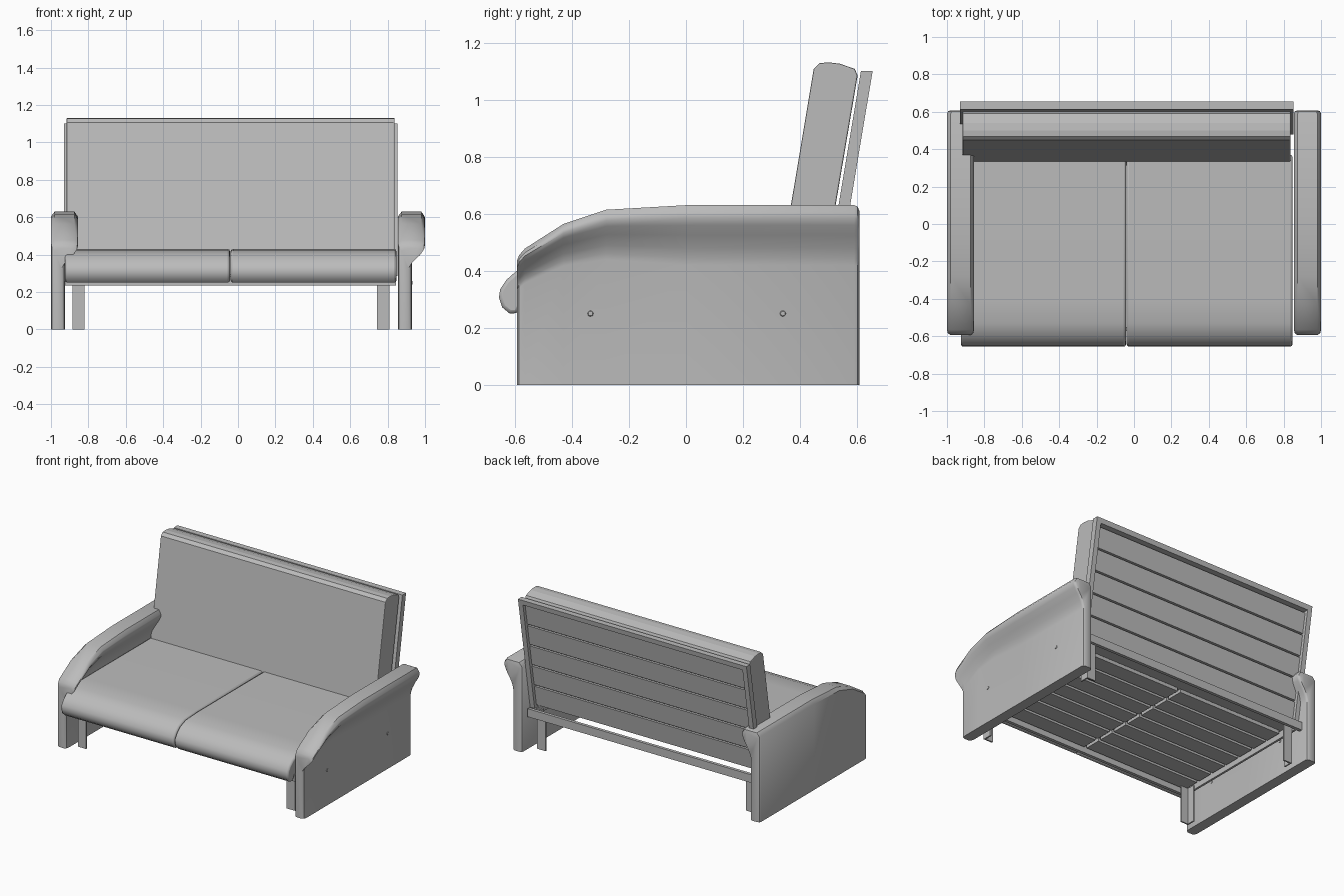
import bpy, bmesh, math
from mathutils import Matrix

cube = bpy.data.objects.get("Cube")
if cube:
    bpy.data.objects.remove(cube, do_unlink=True)

grey = bpy.data.materials.new("warm_grey")
grey.use_nodes = True
COLOUR = (0.5, 0.5, 0.5, 1)
grey.diffuse_color = COLOUR
grey.node_tree.nodes["Principled BSDF"].inputs["Base Color"].default_value = COLOUR


def finish(name, bm, bevel=0, smooth=0):
    bmesh.ops.recalc_face_normals(bm, faces=bm.faces)
    mesh = bpy.data.meshes.new(name)
    bm.to_mesh(mesh)
    bm.free()
    mesh.materials.append(grey)
    ob = bpy.data.objects.new(name, mesh)
    bpy.context.collection.objects.link(ob)
    if bevel:
        mod = ob.modifiers.new("soft_edges", 'BEVEL')
        mod.width, mod.segments = bevel, 2
        mod.limit_method, mod.angle_limit = 'ANGLE', math.radians(50)
    if smooth:
        bpy.ops.object.select_all(action='DESELECT')
        ob.select_set(True)
        bpy.context.view_layer.objects.active = ob
        bpy.ops.object.shade_smooth_by_angle(angle=math.radians(smooth))
    return ob


def loft(name, sections, **kw):
    """Skin a row of matching closed sections and cap both ends."""
    bm = bmesh.new()
    rings = [[bm.verts.new(p) for p in s] for s in sections]
    n = len(rings[0])
    for a, b in zip(rings, rings[1:]):
        for i in range(n):
            j = (i + 1) % n
            bm.faces.new((a[i], a[j], b[j], b[i]))
    bm.faces.new(rings[0])
    bm.faces.new(rings[-1])
    return finish(name, bm, **kw)


def extrude_x(name, profile, x0, x1, **kw):
    return loft(name, [[(x, y, z) for y, z in profile] for x in (x0, x1)], **kw)


def box(name, x, y, z):
    return extrude_x(name, [(y[0], z[0]), (y[1], z[0]), (y[1], z[1]), (y[0], z[1])], *x)


# Armrests: the same flared panel at both ends (depth, top height, side inset)
ARCH = [(-0.593, 0.435, 0.018), (-0.585, 0.455, 0.005), (-0.565, 0.478, 0),
        (-0.43, 0.564, 0), (-0.28, 0.614, 0), (0, 0.63, 0), (0.59, 0.63, 0),
        (0.602, 0.625, 0.005), (0.608, 0.61, 0.018)]
FLARE = [(0.93, 0.21), (0.933, 0.185), (0.945, 0.15), (0.968, 0.105), (0.99, 0.07),
         (1.0, 0.045), (0.998, 0.025), (0.98, 0), (0.875, 0), (0.855, 0.025)]


def arm_section(y, top, inset, shift):
    drop = 0.55 + 0.45 * min(1, (y + 0.593) / 0.5)
    pts = [(0.855 + inset, 0), (0.93 - inset, 0)]
    for x, d in FLARE:
        pts.append((x + (inset if x < 0.9 else -inset), top - d * drop))
    return [(x + shift, y, z) for x, z in pts]


for side, shift in (("left", 0), ("right", -1.855)):
    loft(side + "_armrest", [arm_section(*a, shift) for a in ARCH], smooth=40)
    # Bolt heads on the panel
    for y in (-0.335, 0.34):
        bm = bmesh.new()
        bmesh.ops.create_cone(bm, cap_ends=True, segments=12, radius1=0.011, radius2=0.008,
                              depth=0.004, matrix=Matrix.Translation((0.931 + shift, y, 0.25))
                              @ Matrix.Rotation(math.pi / 2, 4, 'Y'))
        finish(side + "_arm_bolt", bm)

# Seat cushions with a front edge rolled over the frame
SEAT = [(0.37, 0.285), (-0.575, 0.285), (-0.592, 0.25), (-0.62, 0.251), (-0.645, 0.272),
        (-0.656, 0.305), (-0.652, 0.335), (-0.63, 0.368), (-0.595, 0.399),
        (-0.53, 0.423), (-0.4, 0.43), (0.37, 0.43)]
for side, x0, x1 in (("right", -0.925, -0.043), ("left", -0.039, 0.847)):
    extrude_x(side + "_seat_cushion", SEAT, x0, x1, bevel=0.012, smooth=32)

# Backrest leans back by this much per unit of height
LEAN = 0.167


def lean(y, z):
    return (y + LEAN * (z - 0.63), z)


BACK = [lean(0.368, 0.29), lean(0.368, 1.108), (0.468, 1.128), (0.5, 1.131),
        (0.54, 1.126), (0.592, 1.108), (0.602, 1.085), lean(0.524, 0.29)]
extrude_x("backrest_cushion", BACK, -0.917, 0.837, bevel=0.005)


def back_board(name, x, z0, z1, front, back):
    extrude_x(name, [lean(front, z0), lean(back, z0), lean(back, z1), lean(front, z1)], *x)


# Backrest frame and slats
for name, x in (("right_back_stile", (-0.93, -0.895)), ("left_back_stile", (0.818, 0.853))):
    back_board(name, x, 0.285, 1.1, 0.535, 0.576)
back_board("top_back_rail", (-0.895, 0.818), 1.065, 1.1, 0.535, 0.576)
for i in range(5):
    z = 0.305 + i * 0.152
    back_board("back_slat", (-0.895, 0.818), z, z + 0.14, 0.535, 0.553)

# Seat frame rails
box("front_seat_rail", (-0.925, 0.845), (-0.572, -0.55), (0.235, 0.285))
box("back_seat_rail", (-0.925, 0.845), (0.535, 0.557), (0.235, 0.292))
for name, x in (("right_seat_rail", (-0.9, -0.885)), ("left_seat_rail", (0.81, 0.825))):
    box(name, x, (-0.55, 0.535), (0.235, 0.285))

# Seat slats, split at the middle
for i in range(7):
    y = -0.53 + i * 0.135
    for x in ((-0.87, -0.052), (-0.03, 0.795)):
        box("seat_slat", x, (y, y + 0.115), (0.26, 0.285))

# Angle legs: a plate across the outer end and a plate along the outer side
T = 0.01
for x, side in (((-0.885, -0.82), (-0.885, -0.885 + T)), ((0.742, 0.81), (0.81 - T, 0.81))):
    for y, end in (((-0.52, -0.455), (-0.52, -0.52 + T)), ((0.44, 0.505), (0.505 - T, 0.505))):
        box("leg_end_plate", x, end, (0, 0.26))
        box("leg_side_plate", side, y, (0, 0.26))
